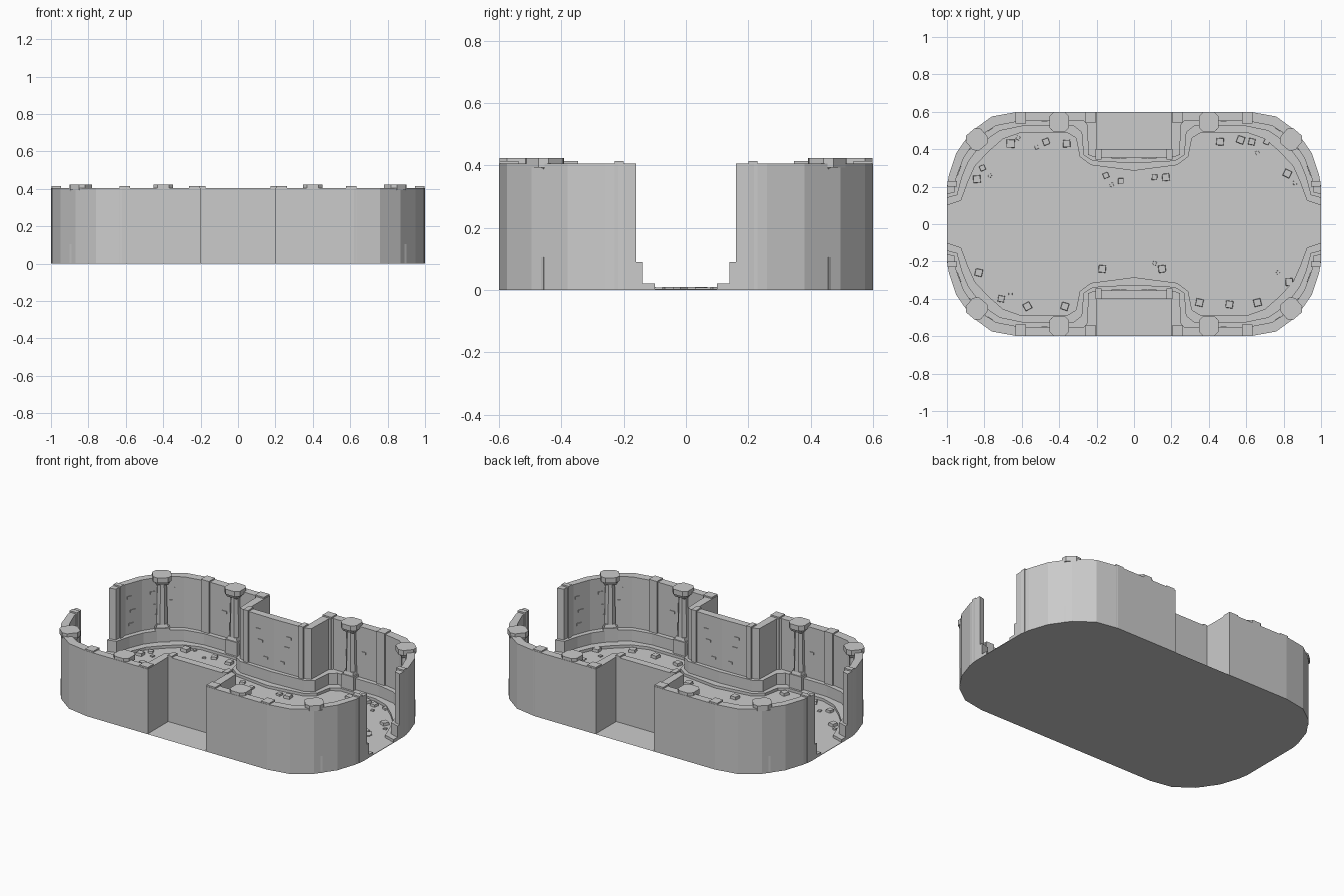
import bpy, bmesh, math, random
from mathutils import Matrix, Vector

if "Cube" in bpy.data.objects:
    bpy.data.objects.remove(bpy.data.objects["Cube"])

random.seed(4)


def finish(name, bm, mirror=(False, False)):
    bmesh.ops.recalc_face_normals(bm, faces=bm.faces)
    me = bpy.data.meshes.new(name)
    bm.to_mesh(me)
    bm.free()
    ob = bpy.data.objects.new(name, me)
    bpy.context.collection.objects.link(ob)
    if any(mirror):
        m = ob.modifiers.new("mirror", "MIRROR")
        m.use_axis = (mirror[0], mirror[1], False)
        m.use_mirror_merge = False
    return ob


def prism(bm, pts, z0, z1):
    lo = [bm.verts.new((x, y, z0)) for x, y in pts]
    hi = [bm.verts.new((x, y, z1)) for x, y in pts]
    n = len(pts)
    caps = [bm.faces.new(lo[::-1]), bm.faces.new(hi)]
    for i in range(n):
        j = (i + 1) % n
        bm.faces.new((lo[i], lo[j], hi[j], hi[i]))
    bmesh.ops.triangulate(bm, faces=caps)


def block(bm, x, y, z0, z1, sx, sy, rot=0, taper=1.0):
    m = (Matrix.Translation((x, y, (z0 + z1) / 2)) @ Matrix.Rotation(rot, 4, "Z")
         @ Matrix.Diagonal((sx, sy, z1 - z0, 1)))
    vs = bmesh.ops.create_cube(bm, size=1)["verts"]
    for v in vs:
        if v.co.z > 0:
            v.co.x *= taper
            v.co.y *= taper
        v.co = m @ v.co


def flip(pts):
    return [(-x, y) for x, y in reversed(pts)]


# Outer outline of one quadrant, from the notch to the doorway
outer = [(.2, .4), (.2, .6), (.62, .6), (.76, .575), (.87, .495),
         (.95, .38), (.99, .26), (1, .2)]

# Inner lines of the wall, the plinth and the low step
wall_in = [(1, .16), (.96, .17), (.95, .25), (.91, .355), (.84, .46),
           (.74, .525), (.61, .55), (.27, .553), (.25, .53), (.245, .37),
           (.21, .357), (0, .352)]
plinth_in = [(1, .14), (.945, .155), (.92, .25), (.885, .335), (.81, .435),
             (.72, .498), (.60, .523), (.32, .523), (.28, .49), (.27, .37),
             (.22, .337), (0, .325)]
step_in = [(1, .10), (.925, .125), (.89, .22), (.85, .31), (.78, .385),
           (.70, .455), (.60, .49), (.36, .49), (.31, .46), (.29, .36),
           (.23, .315), (0, .285)]

for name, inner, z in (("wall", wall_in, .405), ("plinth", plinth_in, .09),
                       ("step", step_in, .02)):
    bm = bmesh.new()
    half = outer + inner
    prism(bm, half + flip(half)[1:], 0, z)
    finish(name, bm, (False, True))

# Floor plate
bm = bmesh.new()
right = outer[::-1]
right = [(x, -y) for x, y in outer] + right
prism(bm, right + flip(right), 0, .003)
finish("floor", bm)

# Columns with base, tapered shaft and capital
bm = bmesh.new()
for x, y, a in ((.40, .545, 0), (.84, .452, math.radians(-40))):
    block(bm, x, y, 0, .105, .085, .085, a)
    block(bm, x, y, .105, .125, .07, .07, a, .85)
    res = bmesh.ops.create_cone(bm, cap_ends=True, segments=8, radius1=.034,
                                radius2=.028, depth=.255)
    for v in res["verts"]:
        v.co = Matrix.Rotation(a + math.pi / 8, 3, "Z") @ v.co + Vector((x, y, .25))
    block(bm, x, y, .37, .392, .066, .066, a, 1.3)
    c, h = .03, .053
    cap = [(c, -h), (h, -c), (h, c), (c, h), (-c, h), (-h, c), (-h, -c), (-c, -h)]
    cs, sn = math.cos(a), math.sin(a)
    prism(bm, [(x + p * cs - q * sn, y + p * sn + q * cs) for p, q in cap], .392, .424)
finish("column", bm, (True, True))

# Flat pilasters against the walls
bm = bmesh.new()
for x, y, sx, sy in ((.605, .568, .055, .06), (.232, .57, .06, .055),
                     (.19, .373, .03, .054), (.972, .215, .05, .03)):
    block(bm, x, y, 0, .414, sx, sy)
finish("pilaster", bm, (True, True))

# Raised bricks on the wall faces
bm = bmesh.new()
for i in (2, 3, 4, 6, 10):
    a, b = Vector(wall_in[i]), Vector(wall_in[i + 1])
    d = b - a
    for k in range(3):
        p = a + d * random.uniform(.2, .8)
        z = .14 + .08 * k + random.uniform(0, .03)
        block(bm, p.x, p.y, z, z + .015, .032, .008, math.atan2(d.y, d.x))
finish("wall_brick", bm, (True, True))

# Loose stones on the floor: x, y, size
stones = [(-.66, .43, .045), (-.62, .46, .02), (-.52, .41, .02), (-.47, .44, .035),
          (-.36, .43, .04), (-.77, .26, .02), (-.81, .30, .03), (-.84, .24, .04),
          (-.15, .26, .03), (-.12, .21, .02), (-.07, .23, .03), (.11, .25, .03),
          (.17, .25, .04), (.46, .44, .04), (.57, .45, .04), (.63, .44, .035),
          (.66, .38, .02), (.71, .44, .03), (.82, .27, .04), (.86, .22, .02),
          (-.83, -.26, .04), (-.87, -.22, .02), (-.66, -.37, .02), (-.71, -.40, .035),
          (-.57, -.44, .04), (-.37, -.44, .04), (-.17, -.24, .04), (.11, -.21, .02),
          (.15, -.24, .04), (.35, -.42, .04), (.51, -.43, .04), (.66, -.42, .04),
          (.77, -.26, .02), (.83, -.31, .04)]
bm = bmesh.new()
for x, y, s in stones:
    block(bm, x, y, 0, s * .5, s, s, random.uniform(-.5, .5), .9)
finish("loose_stone", bm)

# Thin paving slabs with chips around them
bm = bmesh.new()
for x, y, s in ((-.47, .06, .11), (-.39, -.07, .085), (-.81, .08, .075),
                (-.74, -.06, .12), (.73, .06, .11), (.81, -.08, .085)):
    block(bm, x, y, 0, .007, s, s, random.uniform(-.3, .3))
    for k in range(4):
        t = random.uniform(0, math.tau)
        w = random.uniform(.02, .04)
        block(bm, x + .11 * math.cos(t), y + .09 * math.sin(t), 0, .009, w, w, t)
finish("paving_slab", bm)
